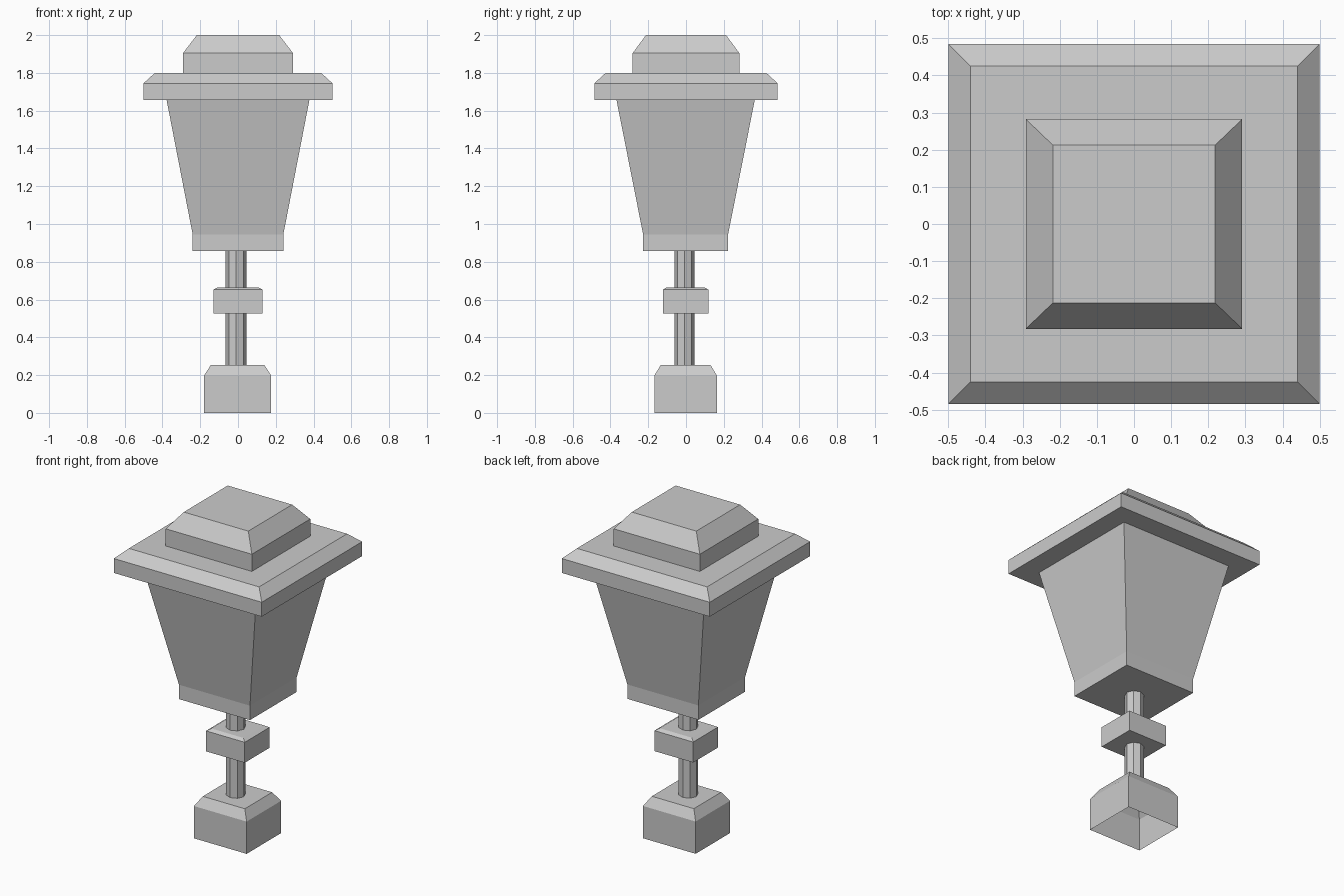
import bpy
import bmesh
from math import cos, sin, pi

cube = bpy.data.objects.get("Cube")
if cube:
    bpy.data.objects.remove(cube, do_unlink=True)

# One plain grey for every part
grey = bpy.data.materials.new("stone_grey")
grey.use_nodes = True
colour = (0.6, 0.6, 0.6, 1)
grey.diffuse_color = colour
grey.node_tree.nodes["Principled BSDF"].inputs["Base Color"].default_value = colour


def loft(name, outline, rings, centre=(0, 0), bottom=True, top=True):
    """Stack scaled copies of an outline; each ring is (z, half width, half depth)."""
    bm = bmesh.new()
    loops = [[bm.verts.new((centre[0] + x * w, centre[1] + y * d, z)) for x, y in outline]
             for z, w, d in rings]
    n = len(outline)
    for low, high in zip(loops, loops[1:]):
        for i in range(n):
            j = (i + 1) % n
            bm.faces.new((low[i], low[j], high[j], high[i]))
    if bottom:
        bm.faces.new(loops[0][::-1])
    if top:
        bm.faces.new(loops[-1])
    mesh = bpy.data.meshes.new(name)
    bm.to_mesh(mesh)
    bm.free()
    mesh.materials.append(grey)
    obj = bpy.data.objects.new(name, mesh)
    bpy.context.collection.objects.link(obj)
    return obj


square = [(-1, -1), (1, -1), (1, 1), (-1, 1)]
octagon = [(cos(i * pi / 4), sin(i * pi / 4)) for i in range(8)]

# Foot block, open underneath
loft("foot", square, [(0, 0.178, 0.166), (0.197, 0.178, 0.166), (0.253, 0.142, 0.132)],
     centre=(-0.002, -0.002), bottom=False)

# Slim post, slightly off centre
loft("post", octagon, [(0.25, 0.055, 0.053), (0.86, 0.055, 0.053)],
     centre=(-0.01, -0.008), bottom=False, top=False)

# Collar around the post
loft("collar", square, [(0.527, 0.131, 0.12), (0.652, 0.131, 0.12), (0.665, 0.108, 0.1)],
     centre=(0, -0.002))

# Flared lantern body with a straight lower band
loft("lantern_body", square, [(0.857, 0.24, 0.225), (0.945, 0.24, 0.225), (1.657, 0.378, 0.366)],
     centre=(0, -0.002), top=False)

# Wide roof slab and the cap on top
loft("roof", square, [(1.657, 0.5, 0.485), (1.745, 0.5, 0.485), (1.8, 0.44, 0.425)])
loft("roof_cap", square, [(1.8, 0.291, 0.282), (1.905, 0.291, 0.282), (2, 0.218, 0.212)],
     bottom=False)
